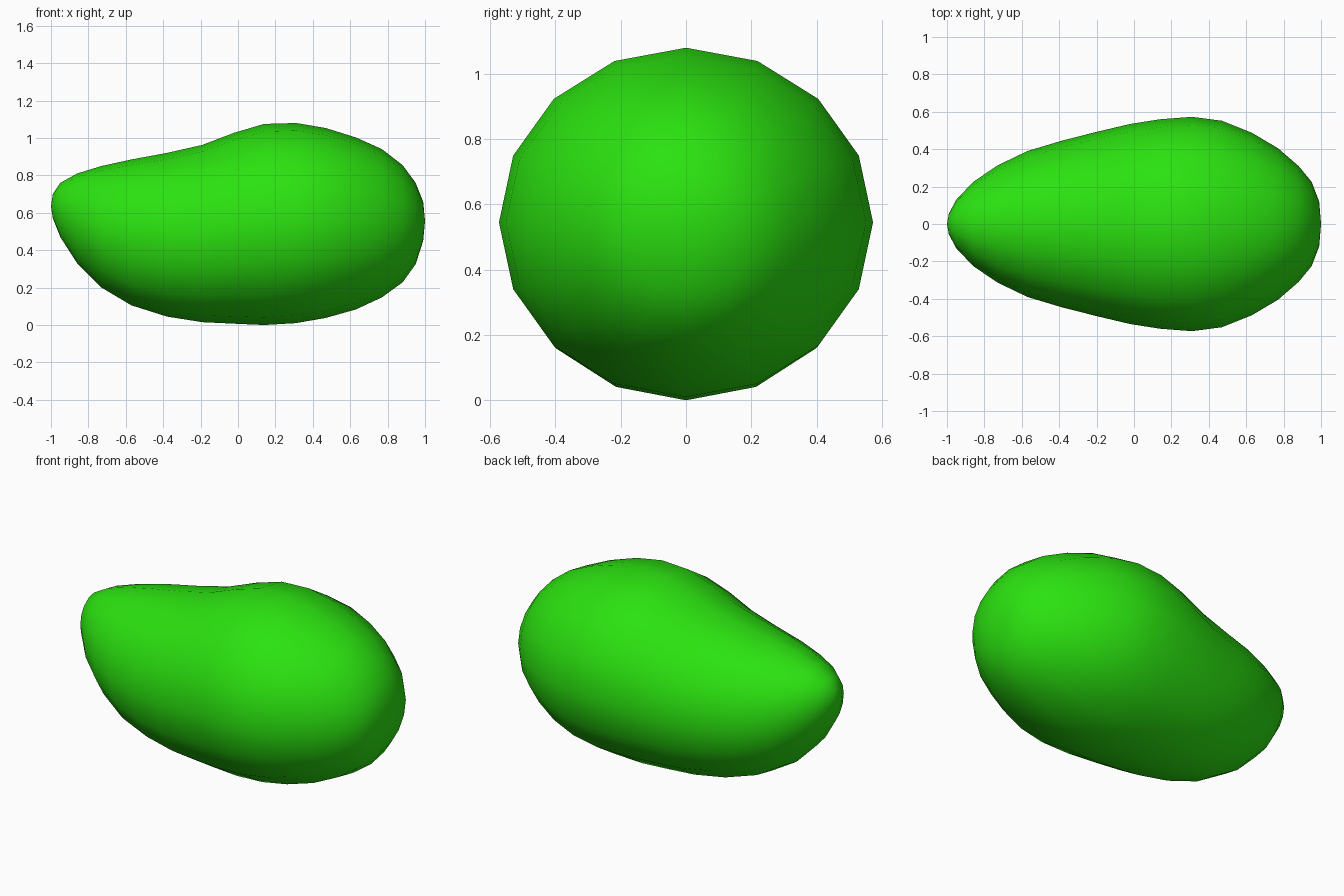
import bpy, bmesh
from math import sin, cos, pi

if "Cube" in bpy.data.objects:
    bpy.data.objects.remove(bpy.data.objects["Cube"])

SIDES = 16
# cross-sections along the fruit: x, bottom z, top z, half width
SECTIONS = [
    (-0.99, .57, .70, .055), (-0.95, .47, .76, .13), (-0.86, .33, .81, .225),
    (-0.73, .20, .85, .313), (-0.57, .105, .885, .39), (-0.38, .045, .92, .447),
    (-0.19, .015, .963, .495), (-0.02, .007, 1.028, .535), (0.14, .0, 1.075, .56),
    (0.31, .01, 1.08, .573), (0.47, .038, 1.053, .552), (0.63, .083, 1.003, .488),
    (0.77, .148, .94, .405), (0.88, .228, .855, .31), (0.95, .325, .76, .225),
    (0.99, .45, .66, .12),
]

bm = bmesh.new()
rings = []
for x, lo, hi, w in SECTIONS:
    mid, h = (lo + hi) / 2, (hi - lo) / 2
    rings.append([bm.verts.new((x, w * sin(2 * pi * i / SIDES), mid + h * cos(2 * pi * i / SIDES)))
                  for i in range(SIDES)])

# skin between sections
for a, b in zip(rings, rings[1:]):
    for i in range(SIDES):
        j = (i + 1) % SIDES
        bm.faces.new((a[i], a[j], b[j], b[i]))

# rounded tips
for ring, tip in ((rings[0], (-1, 0, .635)), (rings[-1], (1, 0, .555))):
    pole = bm.verts.new(tip)
    for i in range(SIDES):
        bm.faces.new((ring[i], ring[(i + 1) % SIDES], pole))

bmesh.ops.recalc_face_normals(bm, faces=bm.faces)
for f in bm.faces:
    f.smooth = True
mesh = bpy.data.meshes.new("fruit_body")
bm.to_mesh(mesh)
bm.free()
fruit = bpy.data.objects.new("fruit_body", mesh)
bpy.context.collection.objects.link(fruit)

# green skin
skin = bpy.data.materials.new("green_skin")
skin.diffuse_color = (0.024, 0.76, 0.005, 1)
skin.use_nodes = True
skin.node_tree.nodes["Principled BSDF"].inputs["Base Color"].default_value = skin.diffuse_color
mesh.materials.append(skin)
